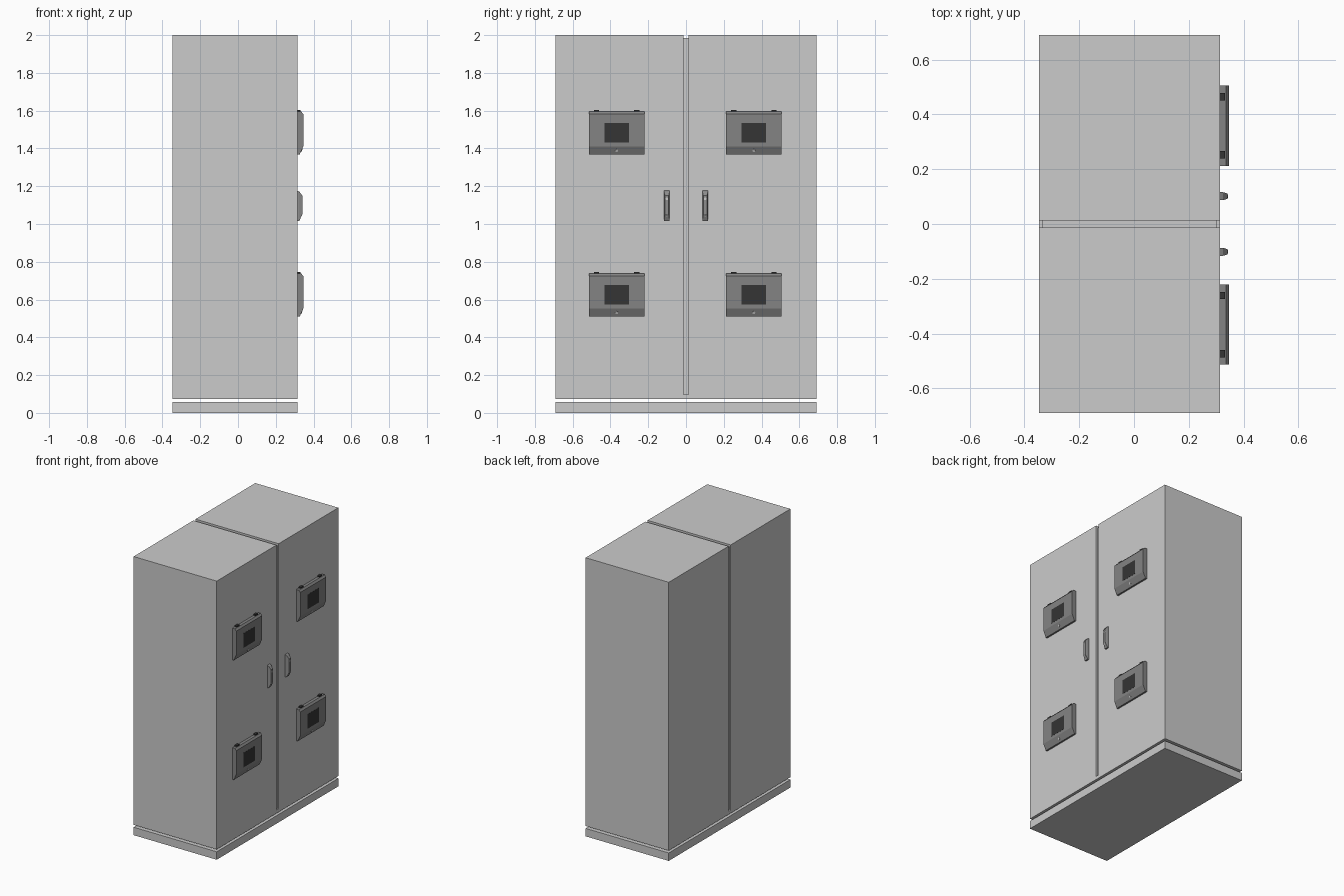
import bpy, bmesh
from mathutils import Vector, Matrix

if "Cube" in bpy.data.objects:
    bpy.data.objects.remove(bpy.data.objects["Cube"])


def material(name, v):
    m = bpy.data.materials.new(name)
    m.diffuse_color = (v, v, v, 1)
    m.use_nodes = True
    m.node_tree.nodes["Principled BSDF"].inputs["Base Color"].default_value = m.diffuse_color
    return m


DARK = material("dark_grey", 0.23)
HANDLE = material("handle_grey", 0.27)
BLACK = material("near_black", 0.035)
METAL = material("metal", 0.6)


def finish(name, bm, mat=None):
    bmesh.ops.recalc_face_normals(bm, faces=bm.faces)
    me = bpy.data.meshes.new(name)
    bm.to_mesh(me)
    bm.free()
    ob = bpy.data.objects.new(name, me)
    bpy.context.collection.objects.link(ob)
    if mat:
        me.materials.append(mat)
    return ob


def prism(name, pts, vec, mat=None):
    """Closed outline swept along vec."""
    bm = bmesh.new()
    face = bm.faces.new([bm.verts.new(p) for p in pts])
    geo = bmesh.ops.extrude_face_region(bm, geom=[face])["geom"]
    bmesh.ops.translate(bm, vec=Vector(vec),
                        verts=[g for g in geo if isinstance(g, bmesh.types.BMVert)])
    return finish(name, bm, mat)


def box(name, x, y, z, mat=None):
    return prism(name, [(x[0], y[0], z[0]), (x[1], y[0], z[0]),
                        (x[1], y[1], z[0]), (x[0], y[1], z[0])],
                 (0, 0, z[1] - z[0]), mat)


def disc(name, centre, normal, radius, depth, mat):
    bm = bmesh.new()
    rot = Vector((0, 0, 1)).rotation_difference(Vector(normal)).to_matrix().to_4x4()
    bmesh.ops.create_cone(bm, cap_ends=True, segments=16, radius1=radius,
                          radius2=radius, depth=depth,
                          matrix=Matrix.Translation(centre) @ rot)
    return finish(name, bm, mat)


BACK, FRONT, HALF, GAP = -0.346, 0.314, 0.69, 0.0125

# Plinth and twin cabinet joined at the bottom
box("plinth", (BACK, FRONT), (-HALF, HALF), (0, 0.057))
outline = [(-HALF, 0.074), (HALF, 0.074), (HALF, 2), (GAP, 2), (GAP, 0.097),
           (-GAP, 0.097), (-GAP, 2), (-HALF, 2)]
prism("cabinet", [(BACK, y, z) for y, z in outline], (FRONT - BACK, 0, 0))

# Recessed filler between the two cabinets
box("centre_filler", (BACK + 0.011, FRONT - 0.011), (-GAP, GAP), (0.097, 1.985))


def control_panel(yc, z0, tag):
    w = 0.1465
    # Housing with chamfered top and bottom
    prof = [(FRONT, 0), (0.326, 0), (0.346, 0.044), (0.346, 0.215),
            (0.335, 0.228), (FRONT, 0.228)]
    prism("panel_housing_" + tag, [(x, yc - w, z0 + z) for x, z in prof],
          (0, 2 * w, 0), DARK)
    # Display
    box("panel_screen_" + tag, (0.340, 0.3468), (yc - 0.065, yc + 0.065),
        (z0 + 0.064, z0 + 0.168), BLACK)
    # Lock on the lower chamfer
    disc("panel_lock_" + tag, (0.336, yc, z0 + 0.022), (0.044, 0, -0.02),
         0.008, 0.005, METAL)
    # Hinges on the top edge
    for i, s in enumerate((-1, 1)):
        h = yc + s * 0.106
        box(f"panel_hinge_{tag}_{i}", (FRONT, 0.332), (h - 0.0135, h + 0.0135),
            (z0 + 0.222, z0 + 0.237), BLACK)


def handle(yc, tag):
    # Tapered grip: wide base on the door, narrower raised face
    bm = bmesh.new()
    rings = []
    for x, w, lo, hi in ((FRONT, 0.0145, 1.016, 1.177), (0.324, 0.0145, 1.016, 1.172),
                         (0.341, 0.010, 1.052, 1.150)):
        rings.append([bm.verts.new((x, yc + a * w, z))
                      for a, z in ((-1, lo), (1, lo), (1, hi), (-1, hi))])
    for a, b in zip(rings, rings[1:]):
        for i in range(4):
            j = (i + 1) % 4
            bm.faces.new((a[i], a[j], b[j], b[i]))
    bm.faces.new(rings[0])
    bm.faces.new(rings[-1])
    finish("door_handle_" + tag, bm, HANDLE)
    # Key cylinder and lower screw
    disc("handle_lock_" + tag, (0.3405, yc, 1.133), (1, 0, 0), 0.007, 0.004, METAL)
    disc("handle_screw_" + tag, (0.3365, yc, 1.043), (0.036, 0, -0.017), 0.004, 0.003, METAL)


for side, s in (("left", -1), ("right", 1)):
    yc = -0.367 if s < 0 else 0.359
    control_panel(yc, 1.367, side + "_upper")
    control_panel(yc, 0.509, side + "_lower")
    handle(s * 0.1015, side)
